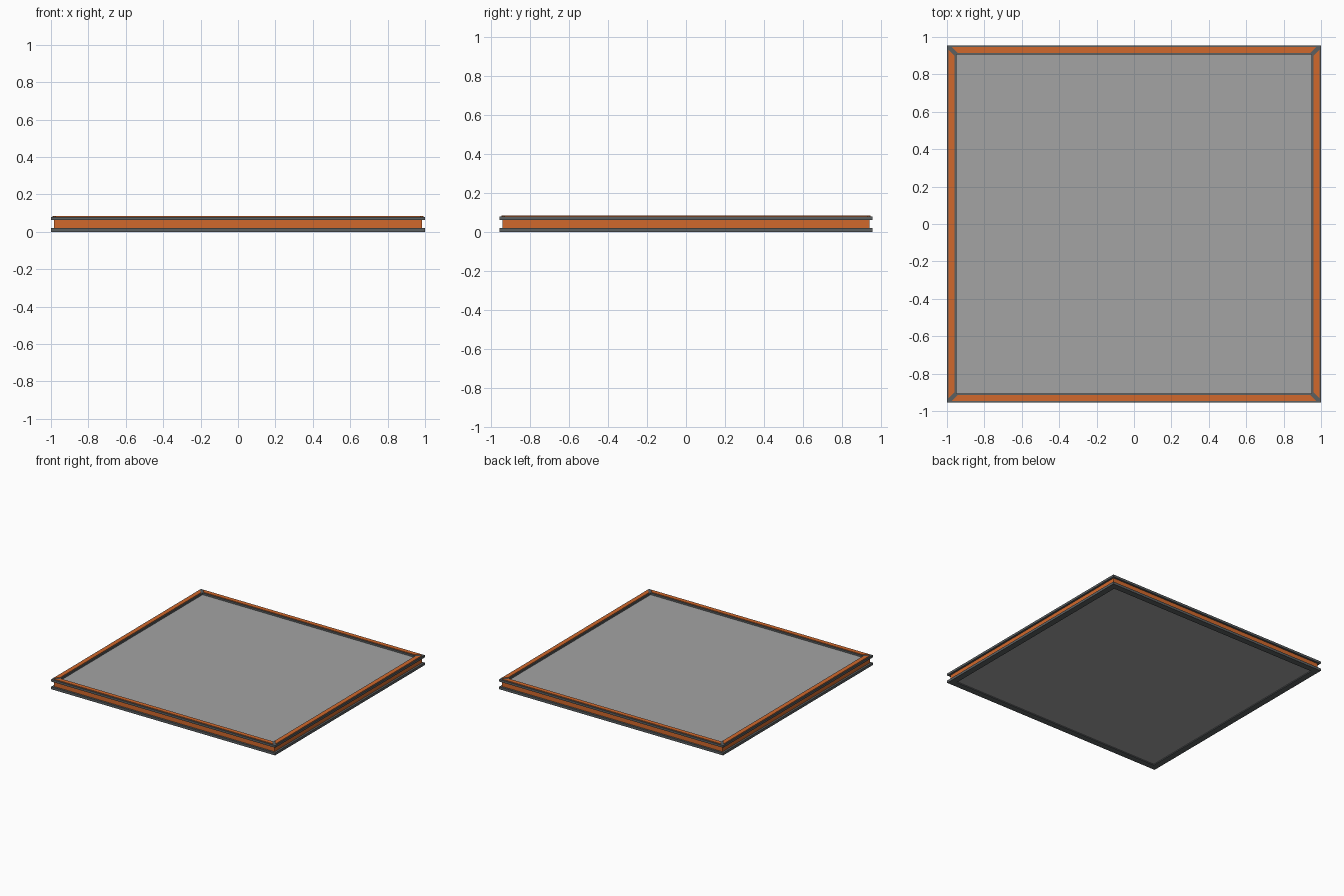
import bpy, bmesh

if "Cube" in bpy.data.objects:
    bpy.data.objects.remove(bpy.data.objects["Cube"])

HX, HY = 1.0, 0.955      # outer half sizes


def material(name, rgb):
    m = bpy.data.materials.new(name)
    m.diffuse_color = (*rgb, 1)
    m.use_nodes = True
    m.node_tree.nodes["Principled BSDF"].inputs["Base Color"].default_value = m.diffuse_color
    return m


GREY = material("dark grey", (0.105, 0.115, 0.12))
ORANGE = material("orange", (0.64, 0.14, 0.025))
PANEL = material("mid grey", (0.37, 0.37, 0.37))


def finish(bm, name, mat):
    bmesh.ops.recalc_face_normals(bm, faces=bm.faces)
    me = bpy.data.meshes.new(name)
    bm.to_mesh(me)
    bm.free()
    me.materials.append(mat)
    ob = bpy.data.objects.new(name, me)
    bpy.context.collection.objects.link(ob)
    return ob


def ring(name, profile, mat):
    """Mitred rectangular frame; profile is a closed loop of (inset, z)."""
    bm = bmesh.new()
    loops = [[bm.verts.new((sx * (HX - i), sy * (HY - i), z)) for i, z in profile]
             for sx, sy in ((-1, -1), (1, -1), (1, 1), (-1, 1))]
    n = len(profile)
    for c in range(4):
        a, b = loops[c], loops[(c + 1) % 4]
        for k in range(n):
            j = (k + 1) % n
            bm.faces.new((a[k], b[k], b[j], a[j]))
    return finish(bm, name, mat)


def prism(name, pts, z0, z1, mat):
    bm = bmesh.new()
    f = bm.faces.new([bm.verts.new((x, y, z0)) for x, y in pts])
    up = bmesh.ops.extrude_face_region(bm, geom=[f])["geom"]
    for v in up:
        if isinstance(v, bmesh.types.BMVert):
            v.co.z = z1
    return finish(bm, name, mat)


# flanges around the rim
ring("lower_flange", [(0, 0), (0, 0.02), (0.05, 0.02), (0.05, 0)], GREY)
ring("upper_flange", [(0, 0.062), (0, 0.08), (0.05, 0.08), (0.05, 0.062)], GREY)
# recessed orange core between the flanges
ring("core_band", [(0.016, 0.018), (0.016, 0.064), (0.048, 0.064), (0.048, 0.018)], ORANGE)

# orange top strips with mitred ends and grey gaps at the corners
o, i, g = 0.009, 0.041, 0.016
for s, tag in ((-1, "a"), (1, "b")):
    prism("long_strip_" + tag, [(-(HX - o - g), s * (HY - o)), (HX - o - g, s * (HY - o)),
                                (HX - i - g, s * (HY - i)), (-(HX - i - g), s * (HY - i))],
          0.078, 0.084, ORANGE)
    prism("side_strip_" + tag, [(s * (HX - o), -(HY - o - g)), (s * (HX - o), HY - o - g),
                                (s * (HX - i), HY - i - g), (s * (HX - i), -(HY - i - g))],
          0.078, 0.084, ORANGE)

# centre panel
px, py = HX - 0.049, HY - 0.049
prism("panel", [(-px, -py), (px, -py), (px, py), (-px, py)], 0.008, 0.066, PANEL)
